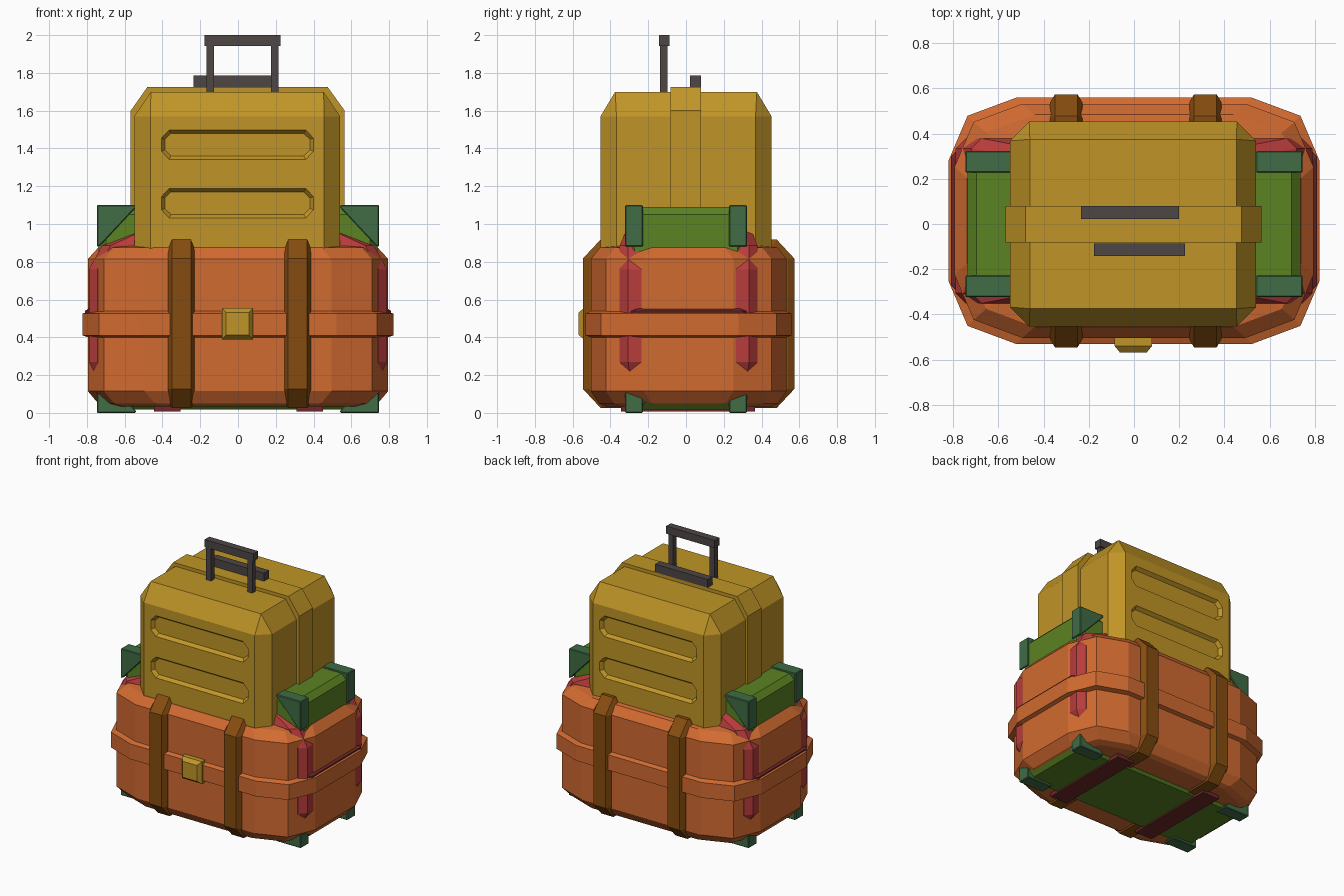
import bpy, bmesh
from mathutils import Vector

if "Cube" in bpy.data.objects:
    bpy.data.objects.remove(bpy.data.objects["Cube"])

CY = 0.014  # the trunk and the red case sit slightly towards the back


def material(name, rgb):
    m = bpy.data.materials.new(name)
    m.diffuse_color = (*rgb, 1)
    m.use_nodes = True
    m.node_tree.nodes["Principled BSDF"].inputs["Base Color"].default_value = m.diffuse_color
    return m


YELLOW = material("mustard_yellow", (0.53, 0.30, 0.02))
ORANGE = material("orange_leather", (0.64, 0.145, 0.03))
BROWN = material("brown_strap", (0.24, 0.073, 0.005))
GREEN = material("green", (0.105, 0.225, 0.016))
DARK_GREEN = material("dark_green", (0.05, 0.15, 0.06))
RED = material("red", (0.48, 0.045, 0.045))
MAROON = material("maroon", (0.16, 0.02, 0.022))
GREY = material("dark_grey", (0.075, 0.062, 0.06))


def loft(name, rings, mat):
    """Solid skin through rings of equal point count, capped at both ends."""
    bm = bmesh.new()
    loops = [[bm.verts.new(p) for p in r] for r in rings]
    n = len(loops[0])
    for a, b in zip(loops, loops[1:]):
        for i in range(n):
            j = (i + 1) % n
            bm.faces.new((a[i], a[j], b[j], b[i]))
    bm.faces.new(loops[0][::-1])
    bm.faces.new(loops[-1])
    bmesh.ops.remove_doubles(bm, verts=bm.verts, dist=1e-5)
    bmesh.ops.recalc_face_normals(bm, faces=bm.faces)
    me = bpy.data.meshes.new(name)
    bm.to_mesh(me)
    bm.free()
    me.materials.append(mat)
    ob = bpy.data.objects.new(name, me)
    bpy.context.collection.objects.link(ob)
    return ob


def box(name, x0, x1, y0, y1, z0, z1, mat, bevel=0):
    ob = loft(name, [[(x0, y0, z), (x1, y0, z), (x1, y1, z), (x0, y1, z)] for z in (z0, z1)], mat)
    if bevel:
        mod = ob.modifiers.new("bevel", 'BEVEL')
        mod.width, mod.segments = bevel, 1
    return ob


def mirrored(corner):
    """Full outline from the corner points of one quadrant."""
    c = list(corner)
    return (c + [(-x, y) for x, y in c[::-1]] + [(-x, -y) for x, y in c]
            + [(x, -y) for x, y in c[::-1]])


def octagon(hx, hy, c, z, cx=0, cy=0):
    return [(x + cx, y + cy, z) for x, y in mirrored([(hx, hy - c), (hx - c, hy)])]


def trunk_ring(hx, hy, z):
    """Rounded rectangle with two facets per corner."""
    pts = mirrored([(hx, hy - 0.28), (hx - 0.085, hy - 0.08), (hx - 0.30, hy)])
    return [(x, y + CY, z) for x, y in pts]


# Orange trunk
loft("orange_trunk", [trunk_ring(*r) for r in (
    (0.70, 0.44, 0.035), (0.74, 0.475, 0.05), (0.795, 0.518, 0.115),
    (0.795, 0.518, 0.815), (0.74, 0.47, 0.875), (0.68, 0.42, 0.885))], ORANGE)
loft("trunk_belt", [trunk_ring(*r) for r in (
    (0.78, 0.505, 0.395), (0.822, 0.545, 0.41), (0.822, 0.545, 0.525),
    (0.78, 0.505, 0.545))], ORANGE)


# Brown straps around the trunk
def strap_loop(x, d):
    pts = mirrored([(0.56 - d, 0.345), (0.465 - d * 0.5, 0.447 - d)])
    return [(x, y + CY, z + 0.472) for y, z in pts]


for side, cx in (("left", -0.30), ("right", 0.316)):
    loft(side + "_strap", [strap_loop(cx - 0.071, 0.035), strap_loop(cx - 0.05, 0),
                           strap_loop(cx + 0.05, 0), strap_loop(cx + 0.071, 0.035)], BROWN)


# Buckle plate
def plate(h, y):
    return [(sx * h - 0.003, y, 0.472 + sz * h) for sx, sz in ((-1, -1), (1, -1), (1, 1), (-1, 1))]


loft("buckle", [plate(0.083, -0.50), plate(0.083, -0.54), plate(0.06, -0.568)], YELLOW)

# Red case that pokes through the trunk's corners
loft("red_case", [octagon(hx, hy, c, z, 0, CY) for hx, hy, c, z in (
    (0.55, 0.27, 0.03, 0.05), (0.71, 0.34, 0.04, 0.12), (0.79, 0.365, 0.045, 0.27),
    (0.79, 0.365, 0.045, 0.76), (0.72, 0.365, 0.045, 0.885), (0.53, 0.33, 0.04, 0.97))], RED)
loft("red_case_belt", [octagon(hx, hy, 0.10, z, 0, CY) for hx, hy, z in (
    (0.79, 0.37, 0.44), (0.81, 0.385, 0.45), (0.81, 0.385, 0.54), (0.79, 0.37, 0.553))], MAROON)
for side, cx in (("left", -0.375), ("right", 0.38)):
    box(side + "_bottom_strap", cx - 0.07, cx + 0.07, -0.345, 0.365, 0.007, 0.06, MAROON)

# Green box with triangular corner guards
box("green_box", -0.738, 0.738, -0.312, 0.312, 0.017, 1.09, GREEN, 0.04)
for sx, xn in ((-1, "left"), (1, "right")):
    for sy, yn in ((-1, "front"), (1, "back")):
        for zc, d, zn in ((0.0, 1, "bottom"), (1.10, -1, "top")):
            tri = [(0.747, zc), (0.54, zc), (0.54, zc + d * 0.012),
                   (0.735, zc + d * 0.22), (0.747, zc + d * 0.22)]
            g = loft(f"{zn}_{yn}_{xn}_guard",
                     [[(sx * x, sy * y, z) for x, z in tri] for y in (0.228, 0.323)], DARK_GREEN)
            mod = g.modifiers.new("bevel", 'BEVEL')
            mod.width, mod.segments = 0.005, 1

# Yellow suitcase: bevelled shell and raised middle band
shell = loft("yellow_suitcase", [
    octagon(0.47, 0.38, 0.0, 0.13, -0.004), octagon(0.545, 0.453, 0.085, 0.25, -0.004),
    octagon(0.545, 0.453, 0.085, 1.57, -0.004), octagon(0.457, 0.375, 0.0, 1.70, -0.004)], YELLOW)
band = [(-0.568, 0.2), (0.565, 0.2), (0.565, 1.60), (0.475, 1.725), (-0.48, 1.725), (-0.568, 1.60)]
loft("suitcase_band", [[(x, y, z) for x, z in band] for y in (-0.082, 0.08)], YELLOW)


# Long recessed panels on front and back
def groove(y, d, zc):
    pts = mirrored([(0.402 - d, 0.035 - d * 0.4), (0.362 - d * 0.6, 0.078 - d)])
    return [(x - 0.003, y, z + zc) for x, z in pts]


bpy.context.view_layer.objects.active = shell
for s in (-1, 1):
    for zc in (1.42, 1.11):
        cutter = loft("groove_cutter", [groove(s * 0.47, -0.012, zc), groove(s * 0.453, 0, zc),
                                        groove(s * 0.428, 0.018, zc)], YELLOW)
        cutter.hide_render = True
        mod = shell.modifiers.new("groove", 'BOOLEAN')
        mod.operation, mod.object, mod.solver = 'DIFFERENCE', cutter, 'EXACT'
        bpy.ops.object.modifier_apply(modifier=mod.name)
        bpy.data.objects.remove(cutter)

# Grey handles
for side, x in (("left", -0.168), ("right", 0.175)):
    box(side + "_handle_post", x, x + 0.04, -0.137, -0.097, 1.66, 1.95, GREY)
box("handle_grip", -0.177, 0.226, -0.142, -0.087, 1.943, 2.0, GREY)
box("carry_handle", -0.235, 0.20, 0.022, 0.08, 1.70, 1.786, GREY)
